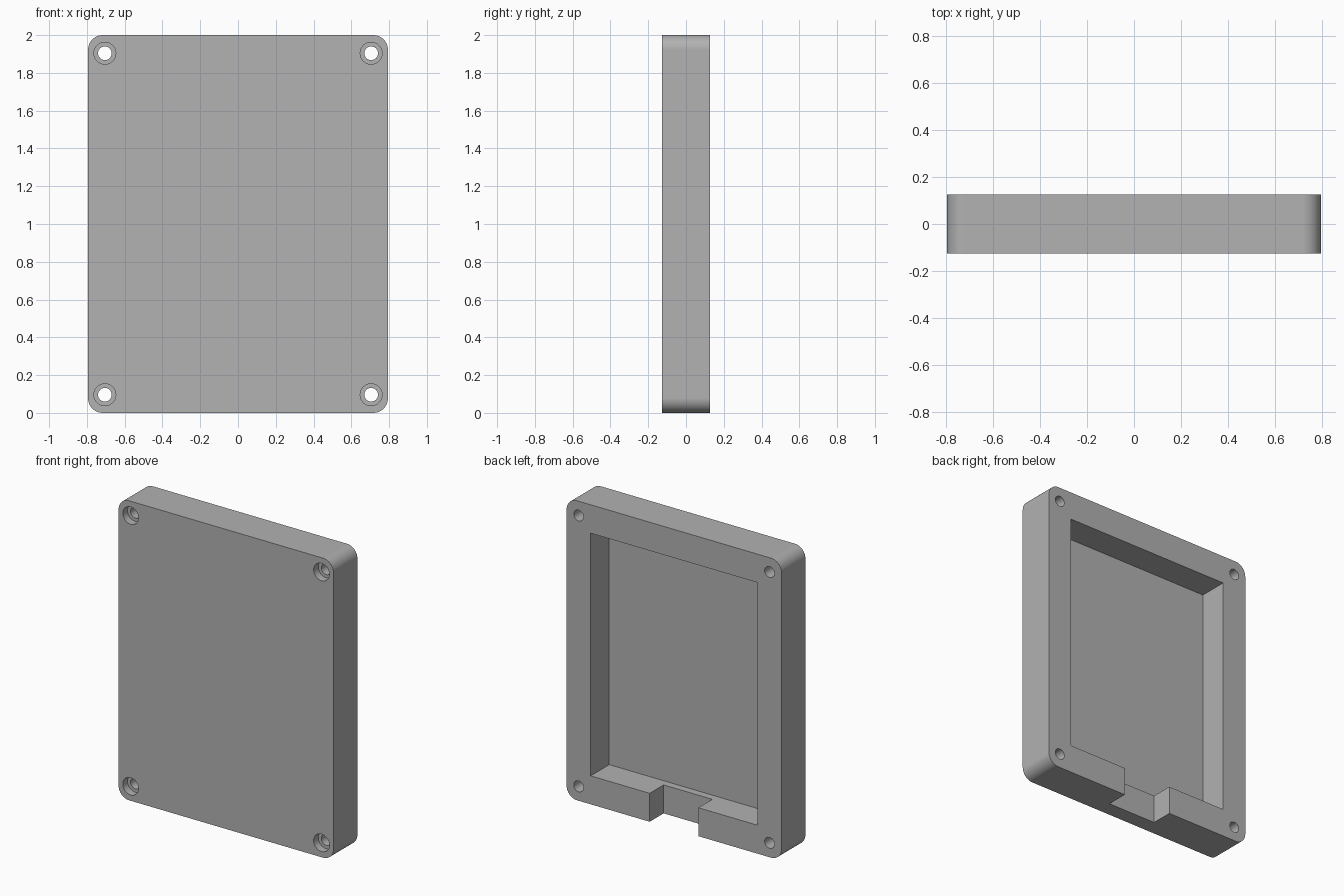
import bpy
import bmesh
import math
from mathutils import Matrix

default_cube = bpy.data.objects.get("Cube")
if default_cube:
    bpy.data.objects.remove(default_cube, do_unlink=True)

# Overall sizes
WIDTH, DEPTH, HEIGHT = 1.588, 0.252, 2.0
FRONT, BACK = -DEPTH / 2, DEPTH / 2
CORNER_RADIUS = 0.078

grey = bpy.data.materials.new("plain grey")
grey.use_nodes = True
colour = (0.445, 0.445, 0.445, 1)
grey.diffuse_color = colour
grey.node_tree.nodes["Principled BSDF"].inputs["Base Color"].default_value = colour


def make_object(name, bm):
    mesh = bpy.data.meshes.new(name)
    bm.to_mesh(mesh)
    bm.free()
    obj = bpy.data.objects.new(name, mesh)
    mesh.materials.append(grey)
    bpy.context.collection.objects.link(obj)
    return obj


def box(name, x, y, z, corner=0):
    """Box between (low, high) limits, optionally rounding the edges along y."""
    bm = bmesh.new()
    size = Matrix.Diagonal((x[1] - x[0], y[1] - y[0], z[1] - z[0], 1))
    centre = Matrix.Translation((sum(x) / 2, sum(y) / 2, sum(z) / 2))
    bmesh.ops.create_cube(bm, size=1, matrix=centre @ size)
    if corner:
        edges = [e for e in bm.edges
                 if abs(e.verts[0].co.y - e.verts[1].co.y) > 0.01]
        bmesh.ops.bevel(bm, geom=edges, offset=corner, segments=16,
                        profile=0.5, affect='EDGES')
    return make_object(name, bm)


def cylinder(name, x, z, radius, y):
    bm = bmesh.new()
    place = (Matrix.Translation((x, sum(y) / 2, z))
             @ Matrix.Rotation(math.pi / 2, 4, 'X'))
    bmesh.ops.create_cone(bm, cap_ends=True, segments=48, radius1=radius,
                          radius2=radius, depth=y[1] - y[0], matrix=place)
    return make_object(name, bm)


def cut(target, cutter):
    cutter.hide_render = True
    bpy.context.view_layer.objects.active = target
    mod = target.modifiers.new("cut", 'BOOLEAN')
    mod.operation = 'DIFFERENCE'
    mod.solver = 'EXACT'
    mod.object = cutter
    bpy.ops.object.modifier_apply(modifier=mod.name)
    bpy.data.objects.remove(cutter, do_unlink=True)


# Rounded tray body
tray = box("enclosure_tray", (-WIDTH / 2, WIDTH / 2), (FRONT, BACK),
           (0, HEIGHT), CORNER_RADIUS)

# Open pocket in the back, and a cable notch through the bottom wall
cut(tray, box("pocket_cutter", (-0.616, 0.616), (-0.07, 0.3), (0.19, 1.81)))
cut(tray, box("notch_cutter", (-0.18, 0.18), (-0.021, 0.3), (-0.1, 0.3)))

# Counterbored screw holes at the corners
for x in (-0.705, 0.705):
    for z in (0.096, HEIGHT - 0.096):
        cut(tray, cylinder("screw_hole_cutter", x, z, 0.036, (-0.3, 0.3)))
        cut(tray, cylinder("screw_head_cutter", x, z, 0.058,
                           (-0.3, FRONT + 0.05)))

# Smooth the arcs while keeping flat faces crisp
bpy.ops.object.select_all(action='DESELECT')
tray.select_set(True)
bpy.context.view_layer.objects.active = tray
bpy.ops.object.shade_smooth_by_angle(angle=math.radians(30))
weighted = tray.modifiers.new("weighted_normals", 'WEIGHTED_NORMAL')
weighted.keep_sharp = True
